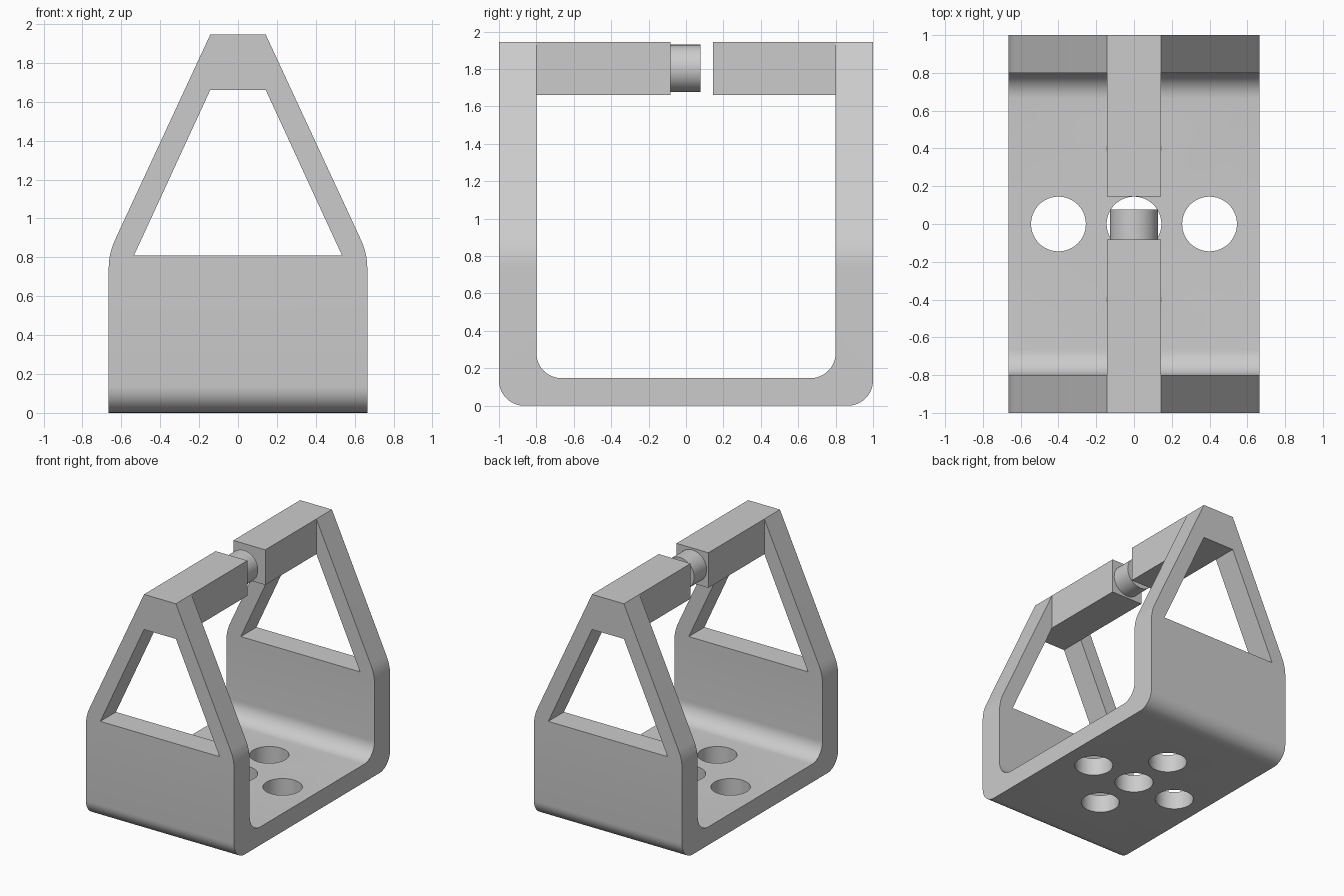
import bpy
import bmesh
import math
from mathutils import Vector

if "Cube" in bpy.data.objects:
    bpy.data.objects.remove(bpy.data.objects["Cube"], do_unlink=True)

grey = bpy.data.materials.new("plain grey")
grey.use_nodes = True
grey.diffuse_color = (0.6, 0.6, 0.6, 1)
grey.node_tree.nodes["Principled BSDF"].inputs["Base Color"].default_value = (0.6, 0.6, 0.6, 1)


def rounded(corners, steps=10):
    """Turn (a, b, radius) corners into an outline with filleted corners."""
    outline = []
    for i, (a, b, r) in enumerate(corners):
        p = Vector((a, b))
        if not r:
            outline.append(p)
            continue
        u = (Vector(corners[i - 1][:2]) - p).normalized()
        v = (Vector(corners[(i + 1) % len(corners)][:2]) - p).normalized()
        half = u.angle(v) / 2
        centre = p + (u + v).normalized() * (r / math.sin(half))
        start = p + u * (r / math.tan(half)) - centre
        end = p + v * (r / math.tan(half)) - centre
        sweep = start.angle(end)
        for k in range(steps + 1):
            t = k / steps
            w = (start * math.sin((1 - t) * sweep) + end * math.sin(t * sweep)) / math.sin(sweep)
            outline.append(centre + w)
    return outline


def prism(name, outline, axis, low, high):
    """Extrude an outline along x (outline in y, z), y (x, z) or z (x, y)."""
    place = {"x": lambda p, d: (d, p[0], p[1]),
             "y": lambda p, d: (p[0], d, p[1]),
             "z": lambda p, d: (p[0], p[1], d)}[axis]
    bm = bmesh.new()
    face = bm.faces.new([bm.verts.new(place(p, low)) for p in outline])
    extruded = bmesh.ops.extrude_face_region(bm, geom=[face], use_keep_orig=True)
    verts = [g for g in extruded["geom"] if isinstance(g, bmesh.types.BMVert)]
    bmesh.ops.translate(bm, verts=verts, vec=place((0, 0), high - low))
    bmesh.ops.recalc_face_normals(bm, faces=bm.faces)
    mesh = bpy.data.meshes.new(name)
    bm.to_mesh(mesh)
    bm.free()
    mesh.materials.append(grey)
    obj = bpy.data.objects.new(name, mesh)
    bpy.context.collection.objects.link(obj)
    return obj


def circle(a, b, r, n=48):
    return [(a + r * math.cos(math.tau * k / n), b + r * math.sin(math.tau * k / n)) for k in range(n)]


def select(obj):
    bpy.ops.object.select_all(action="DESELECT")
    obj.select_set(True)
    bpy.context.view_layer.objects.active = obj


def combine(obj, tool, operation):
    mod = obj.modifiers.new(operation, "BOOLEAN")
    mod.operation, mod.object, mod.solver = operation, tool, "EXACT"
    select(obj)
    bpy.ops.object.modifier_apply(modifier=mod.name)
    bpy.data.objects.remove(tool, do_unlink=True)


HALF, BAR, TOP, BEAM = 0.665, 0.143, 1.945, 1.66

# U-shaped frame: base plate with two end walls
frame = prism("frame", rounded([
    (-1, 0, 0.135), (1, 0, 0.135), (1, TOP, 0), (0.8, TOP, 0),
    (0.8, 0.147, 0.135), (-0.8, 0.147, 0.135), (-0.8, TOP, 0), (-1, TOP, 0)]), "x", -0.8, 0.8)

# Tapered outline of the end walls
taper = prism("taper", rounded([
    (-HALF, -0.1, 0), (HALF, -0.1, 0), (HALF, 0.82, 0.35), (BAR, TOP, 0),
    (BAR, TOP + 0.1, 0), (-BAR, TOP + 0.1, 0), (-BAR, TOP, 0), (-HALF, 0.82, 0.35)]), "y", -1.2, 1.2)
combine(frame, taper, "INTERSECT")

# Window through both end walls
window = prism("window", [(-0.535, 0.81), (0.535, 0.81), (BAR, BEAM), (-BAR, BEAM)], "y", -1.2, 1.2)
combine(frame, window, "DIFFERENCE")

# Five holes in the base plate
for x, y in [(0, 0), (0.4, 0), (-0.4, 0), (0, 0.4), (0, -0.4)]:
    combine(frame, prism("hole", circle(x, y, 0.145), "z", -0.1, 0.3), "DIFFERENCE")

# Split top bar and its round pin
square = [(-BAR, BEAM), (BAR, BEAM), (BAR, TOP), (-BAR, TOP)]
front_bar = prism("front_bar", square, "y", -0.8, -0.083)
back_bar = prism("back_bar", square, "y", 0.145, 0.8)
pin = prism("pin", circle(0, 1.803, 0.127), "y", -0.083, 0.077)

for part in (frame, front_bar, back_bar, pin):
    select(part)
    bpy.ops.object.shade_smooth_by_angle(angle=math.radians(22))
